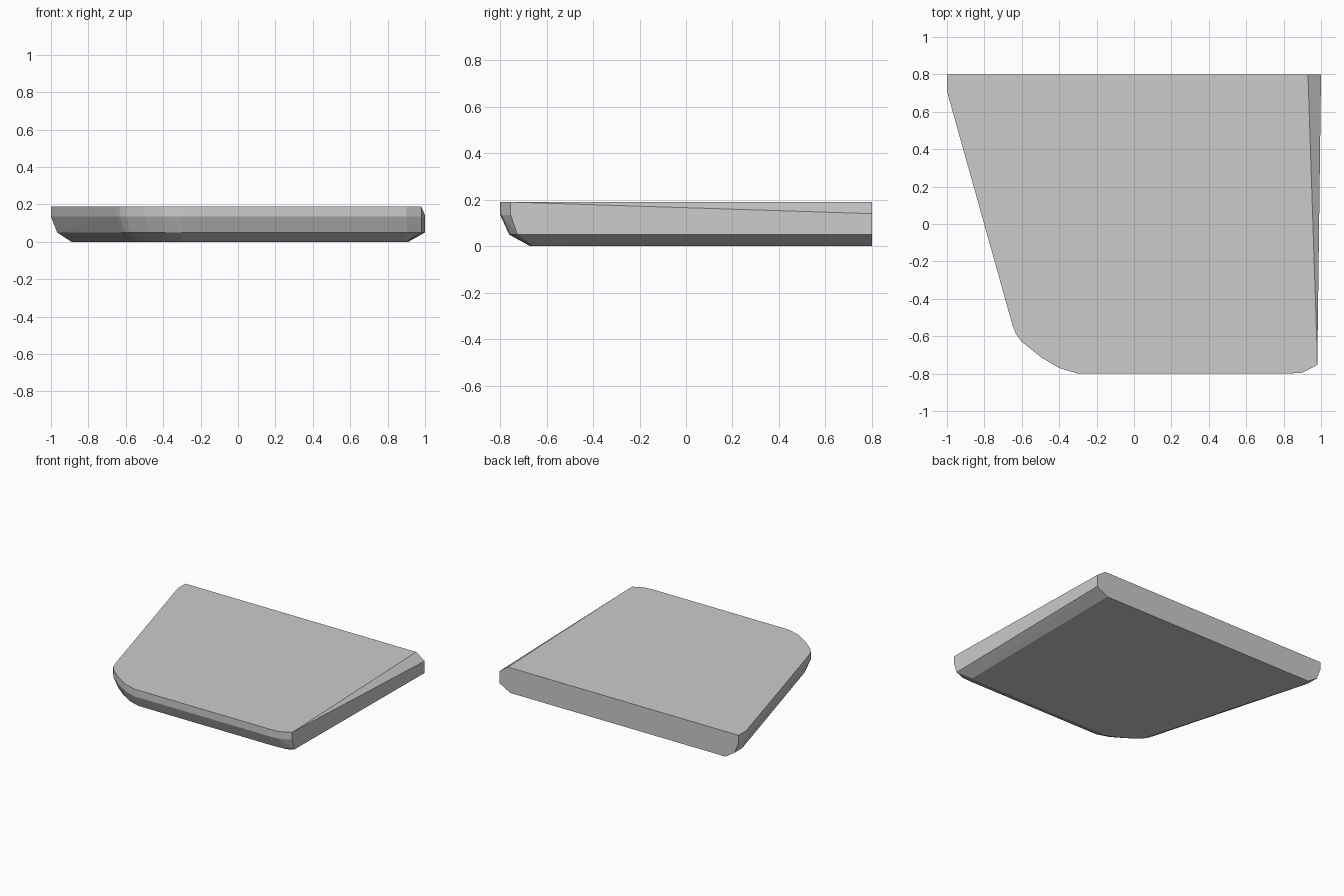
import bpy, bmesh

if "Cube" in bpy.data.objects:
    bpy.data.objects.remove(bpy.data.objects["Cube"])

# Outline seen from above: x, y, then the inset (dx, dy) reached at the base
outline = [
    (-1.00, 0.80, 0.11, 0.00), (-1.00, 0.71, 0.11, 0.00),
    (-0.65, -0.54, 0.11, 0.04), (-0.63, -0.59, 0.10, 0.06),
    (-0.60, -0.63, 0.09, 0.08), (-0.50, -0.71, 0.06, 0.11),
    (-0.40, -0.77, 0.03, 0.13), (-0.30, -0.80, 0.00, 0.13),
    (0.82, -0.80, -0.06, 0.13), (0.90, -0.795, -0.03, 0.13),
    (0.98, -0.755, -0.08, 0.10), (1.00, 0.80, -0.09, 0.00),
]

bm = bmesh.new()


def add_ring(points, z, inset):
    for x, y, dx, dy in points:
        # the right wall stays upright until the lower bevel
        kx = inset if dx > 0 or inset == 1 else 0
        bm.verts.new((x + dx * kx, y + dy * inset, z))


# Upper wall, tapered wall and lower bevel
add_ring(outline[:-1], 0.19, 0)
add_ring(outline, 0.135, 0)
add_ring(outline, 0.05, 0.3)
add_ring(outline, 0.0, 1)
# Long sliver chamfer running along the right top edge
for co in ((0.977, -0.62, 0.19), (0.93, 0.80, 0.19), (1.0, 0.80, 0.14)):
    bm.verts.new(co)

hull = bmesh.ops.convex_hull(bm, input=bm.verts)
loose = {g for g in hull["geom_interior"] + hull["geom_unused"]
         if isinstance(g, bmesh.types.BMVert)}
bmesh.ops.delete(bm, geom=list(loose), context="VERTS")
bmesh.ops.dissolve_limit(bm, angle_limit=0.01, verts=bm.verts, edges=bm.edges)
bmesh.ops.recalc_face_normals(bm, faces=bm.faces)

mesh = bpy.data.meshes.new("slab")
bm.to_mesh(mesh)
bm.free()
slab = bpy.data.objects.new("slab", mesh)
bpy.context.collection.objects.link(slab)
